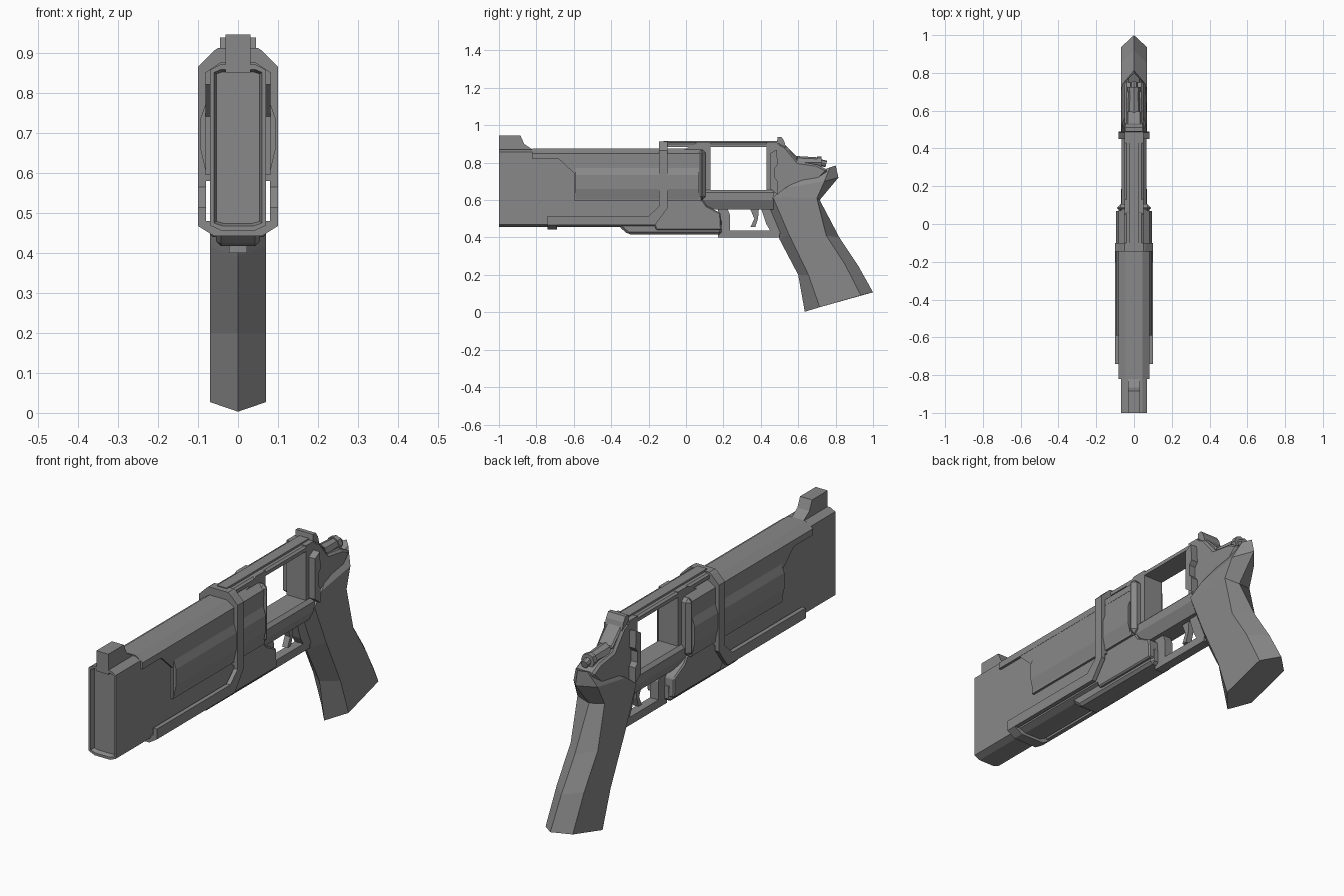
import bpy, bmesh, math
from mathutils import Matrix, Vector

cube = bpy.data.objects.get("Cube")
if cube:
    bpy.data.objects.remove(cube, do_unlink=True)

GREY = (0.25, 0.25, 0.25, 1)
metal = bpy.data.materials.new("gunmetal grey")
metal.use_nodes = True
metal.diffuse_color = GREY
metal.node_tree.nodes["Principled BSDF"].inputs["Base Color"].default_value = GREY


def finish(name, bm, bevel=0):
    bmesh.ops.recalc_face_normals(bm, faces=bm.faces)
    mesh = bpy.data.meshes.new(name)
    bm.to_mesh(mesh)
    bm.free()
    obj = bpy.data.objects.new(name, mesh)
    bpy.context.collection.objects.link(obj)
    mesh.materials.append(metal)
    if bevel:
        mod = obj.modifiers.new("bevel", 'BEVEL')
        mod.width = bevel
        mod.segments = 1
        mod.limit_method = 'ANGLE'
    return obj


def loft(bm, rings):
    """Skin a row of equal point loops and cap both ends."""
    rows = [[bm.verts.new(p) for p in ring] for ring in rings]
    n = len(rows[0])
    for a, b in zip(rows, rows[1:]):
        for i in range(n):
            j = (i + 1) % n
            bm.faces.new((a[i], a[j], b[j], b[i]))
    return bm.faces.new(rows[0]), bm.faces.new(rows[-1])


def prism(name, outline, x0, x1=None, bevel=0):
    """Side outline (y, z) spanning x0..x1 on both sides, or -x0..x0."""
    bm = bmesh.new()
    spans = [(-x0, x0)] if x1 is None else [(x0, x1), (-x1, -x0)]
    for a, b in spans:
        loft(bm, [[(x, y, z) for y, z in outline] for x in (a, b)])
    return finish(name, bm, bevel)


def bar(name, y0, y1, z0, z1, x0, x1=None, bevel=0):
    return prism(name, [(y0, z0), (y1, z0), (y1, z1), (y0, z1)], x0, x1, bevel)


def section(name, half, y0, y1, recess=False):
    """Mirrored half cross-section (x, z) run along y."""
    full = half + [(-x, z) for x, z in reversed(half)]
    bm = bmesh.new()
    front, _ = loft(bm, [[(x, y, z) for x, z in full] for y in (y0, y1)])
    if recess:
        bmesh.ops.recalc_face_normals(bm, faces=bm.faces)
        bmesh.ops.inset_region(bm, faces=[front], thickness=0.012)
        bmesh.ops.inset_region(bm, faces=[front], thickness=0.007, depth=-0.02)
    return finish(name, bm)


def rod(name, start, end, r0, r1, sides=8):
    a, b = Vector(start), Vector(end)
    turn = (b - a).to_track_quat('Z', 'Y').to_matrix().to_4x4()
    bm = bmesh.new()
    bmesh.ops.create_cone(bm, cap_ends=True, segments=sides, radius1=r0, radius2=r1,
                          depth=(b - a).length,
                          matrix=Matrix.Translation((a + b) / 2) @ turn)
    return finish(name, bm)


# Barrel block, with a shallow recess in the muzzle
section("barrel", [(.045, .87), (.07, .857), (.07, .468), (.04, .455)], -1, .08, True)
prism("front_sight", [(-1, .85), (-1, .945), (-.885, .945), (-.865, .9),
                      (-.82, .87), (-.82, .85)], .031)

# Shroud over the barrel: roof, stepped side plates and rounded side bulge
section("shroud_roof", [(.045, .875), (.082, .85), (.082, .82), (.04, .82)], -.82, .08)
prism("shroud_side", [(-.7, .83), (-.68, .82), (-.595, .74), (-.595, .595),
                      (.08, .595), (.08, .83)], .06, .081)
section("shroud_bulge", [(.08, .775), (.094, .735), (.094, .66), (.08, .6)], -.59, .07)

# Clamp band, the rails running forward from it and their front bridge
section("clamp_band", [(.05, .912), (.06, .905), (.1, .865), (.1, .58)], -.145, -.1)
prism("side_rail", [(-.145, .6), (-.1, .6), (-.1, .555), (-.165, .467), (-.74, .467),
                    (-.74, .515), (-.2, .515), (-.145, .565)], .08, .1)
section("rail_bridge", [(.1, .48), (.1, .467), (.06, .442)], -.74, -.69)

# Lower body and the rail below it
prism("lower_body", [(-.12, .6), (.09, .6), (.11, .57), (.185, .53), (.19, .44),
                     (-.16, .44), (-.17, .47)], .07, bevel=.006)
prism("under_rail", [(-.36, .46), (-.31, .417), (.19, .417), (.19, .5), (-.34, .5)],
      .055, bevel=.012)

# Open frame: bars around the window
section("frame_lower_bar", [(.05, .655), (.065, .64), (.065, .6), (.04, .55)], .08, .47)
prism("frame_front_pillar", [(-.02, .865), (.06, .908), (.13, .908), (.13, .6), (.06, .6)], .05)
bar("frame_front_plate", .065, .105, .6, .87, .09, bevel=.018)
bar("frame_rear_pillar", .43, .49, .58, .91, .05)
section("top_strap", [(.04, .907), (.05, .9), (.05, .883)], -.1, .5)
bar("strap_rib", -.12, .5, .9, .916, .025)

# Recoil shield cheeks with a notch
prism("recoil_shield", [(.45, .85), (.485, .87), (.49, .79), (.475, .77), (.475, .72),
                        (.49, .7), (.49, .63), (.45, .66)], .04, .083)

# Rear frame behind the window
prism("rear_frame", [(.44, .91), (.485, .91), (.53, .89), (.6, .805), (.7, .79),
                     (.76, .76), (.62, .62), (.45, .6)], .05, bevel=.01)
prism("rear_sight", [(.485, .9), (.49, .938), (.51, .938), (.525, .915), (.535, .88)], .045)

# Hammer: sloped plate, body and striker knob
prism("hammer_plate", [(.52, .905), (.6, .825), (.585, .8), (.505, .87)], .038, bevel=.006)
rod("hammer_body", (0, .58, .8), (0, .71, .8), .036, .028)
rod("hammer_collar", (0, .7, .8), (0, .725, .8), .034, .034)
rod("hammer_knob", (0, .72, .8), (0, .75, .793), .018, .018)

# Trigger guard and trigger
bar("trigger_guard_bottom", .17, .5, .4, .437, .022)
prism("trigger_guard_front", [(.17, .4), (.235, .437), (.235, .52), (.22, .56), (.17, .56)], .022)
prism("trigger_guard_rear", [(.4, .56), (.43, .47), (.46, .42), (.52, .42), (.5, .6)], .022)
prism("trigger", [(.34, .56), (.39, .56), (.385, .5), (.37, .455), (.345, .455),
                  (.365, .5)], .014)

# Grip: six-sided loops of (y, z) for front ridge, front corner, rear corner, rear ridge
grip_loops = [
    (.07, (.635, .003), (.715, .027), (.935, .09), (1, .107)),
    (.07, (.6, .2), (.655, .2), (.85, .256), (.92, .25)),
    (.07, (.5, .39), (.55, .417), (.75, .41), (.82, .4)),
    (.07, (.43, .555), (.465, .615), (.7, .61), (.715, .6)),
    (.062, (.47, .62), (.53, .665), (.74, .7), (.815, .72)),
    (.03, (.58, .69), (.62, .715), (.77, .775), (.8, .785)),
]
bm = bmesh.new()
loft(bm, [[(0, *f), (w, *sf), (w, *sb), (0, *b), (-w, *sb), (-w, *sf)]
          for w, f, sf, sb, b in grip_loops])
finish("grip", bm)
